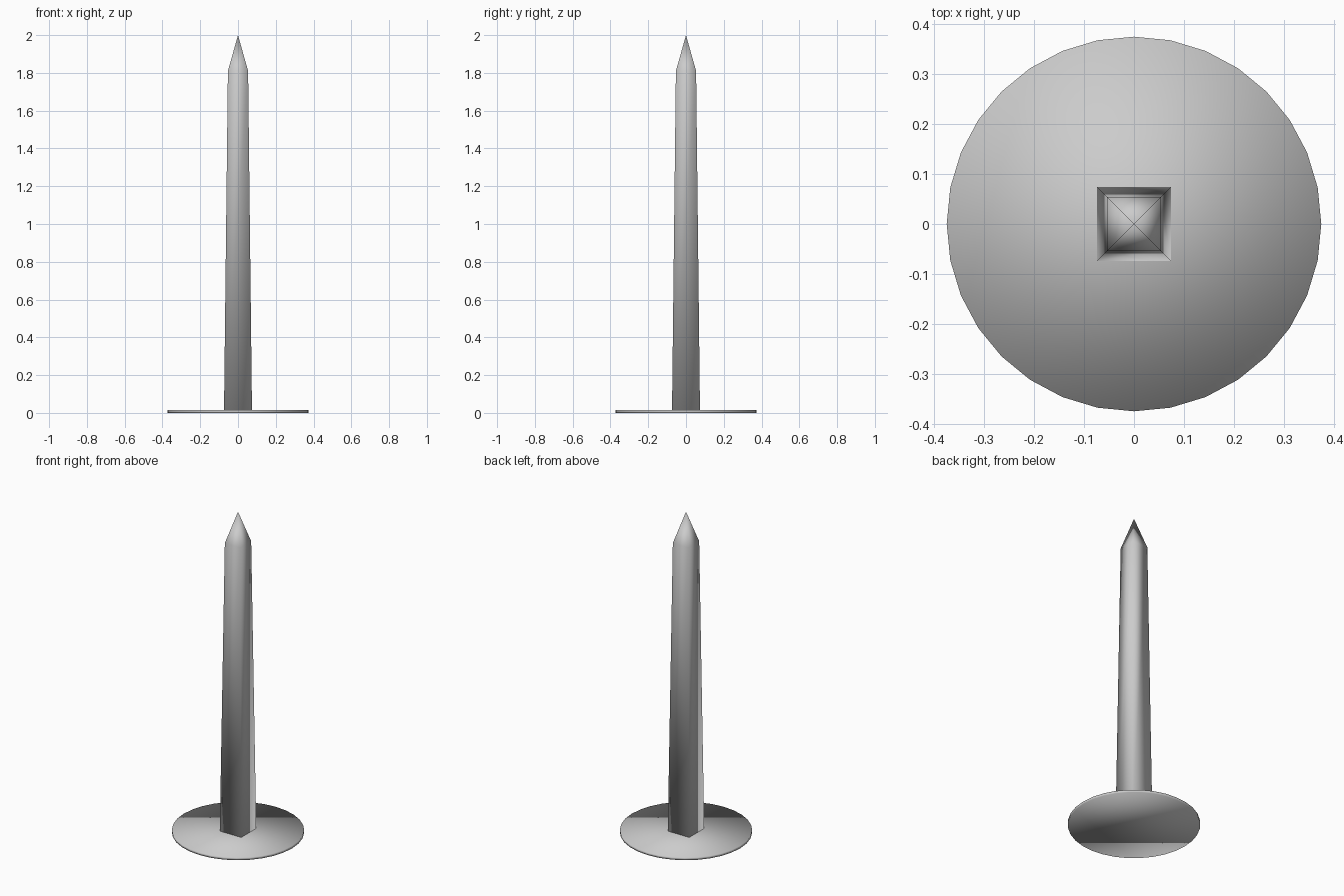
import bpy, bmesh
from math import pi, sin, cos

if "Cube" in bpy.data.objects:
    bpy.data.objects.remove(bpy.data.objects["Cube"])


def ring(bm, sides, radius, z, start=0.0):
    return [bm.verts.new((radius * cos(start + 2 * pi * i / sides),
                          radius * sin(start + 2 * pi * i / sides), z))
            for i in range(sides)]


def bridge(bm, low, high):
    n = len(low)
    for i in range(n):
        j = (i + 1) % n
        bm.faces.new((low[i], low[j], high[j], high[i]))


def finish(bm, name):
    bmesh.ops.recalc_face_normals(bm, faces=bm.faces)
    mesh = bpy.data.meshes.new(name)
    bm.to_mesh(mesh)
    bm.free()
    mesh.shade_smooth()
    bpy.context.collection.objects.link(bpy.data.objects.new(name, mesh))


# Thin round head, standing on the floor
bm = bmesh.new()
low, high = ring(bm, 32, 0.374, 0.0), ring(bm, 32, 0.374, 0.016)
bridge(bm, low, high)
bm.faces.new(low)
bm.faces.new(high)
finish(bm, "nail_head")

# Square tapered shank ending in a pyramid point
bm = bmesh.new()
root2 = 2 ** 0.5
base = ring(bm, 4, 0.074 * root2, 0.014, pi / 4)
shoulder = ring(bm, 4, 0.0535 * root2, 1.81, pi / 4)
tip = bm.verts.new((0, 0, 2.0))
bm.faces.new(base)
bridge(bm, base, shoulder)
for i in range(4):
    bm.faces.new((shoulder[i], shoulder[(i + 1) % 4], tip))
finish(bm, "nail_shank")
